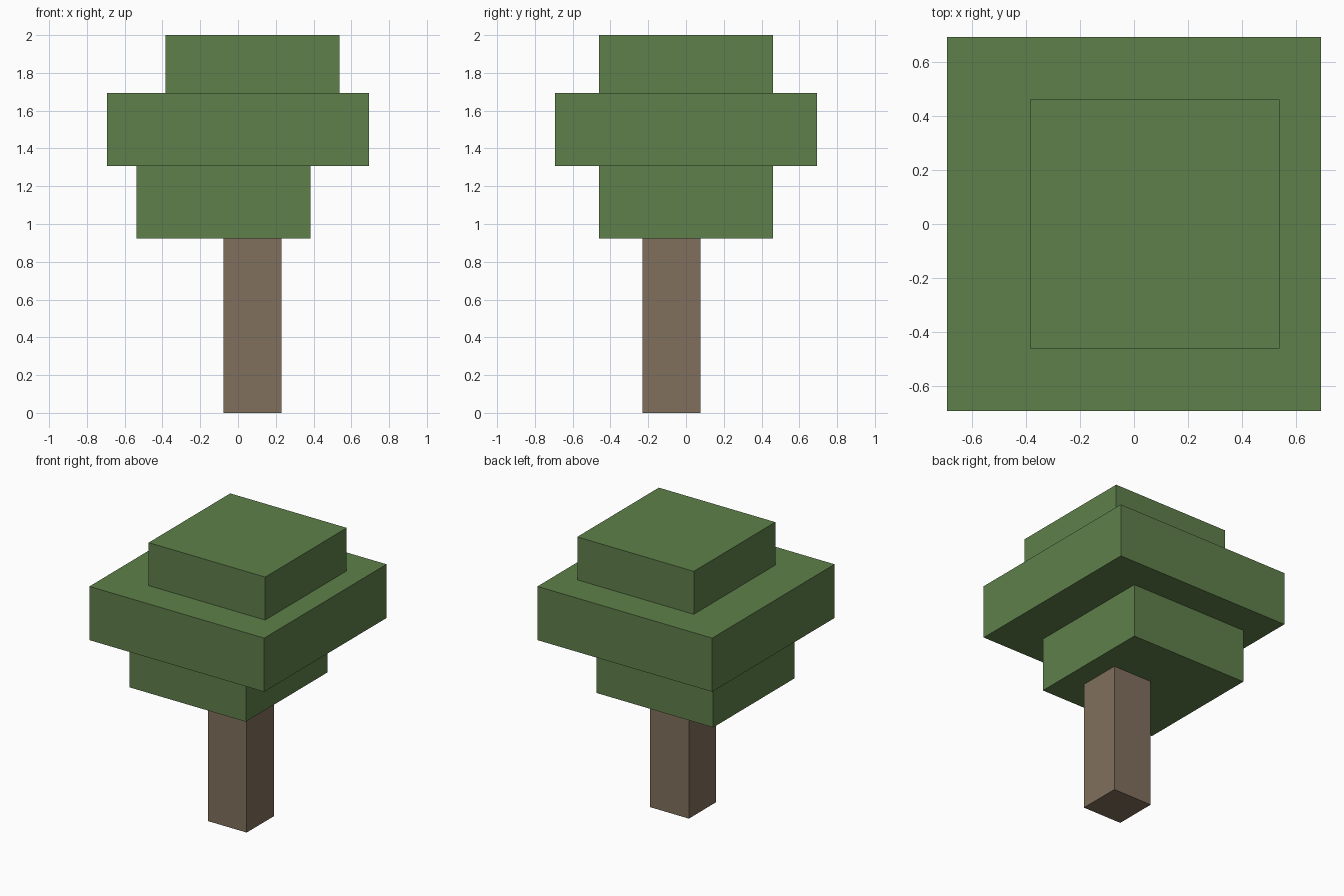
import bpy
from mathutils import Vector

cube = bpy.data.objects.get("Cube")
if cube:
    bpy.data.objects.remove(cube, do_unlink=True)

UNIT = 2 / 26  # the tree is 26 blocks tall


def make_material(name, rgb):
    mat = bpy.data.materials.new(name)
    mat.use_nodes = True
    color = (*rgb, 1)
    mat.diffuse_color = color
    mat.node_tree.nodes["Principled BSDF"].inputs["Base Color"].default_value = color
    return mat


def make_box(name, low, high, mat):
    """Axis-aligned box between two corners given in blocks."""
    low, high = Vector(low) * UNIT, Vector(high) * UNIT
    bpy.ops.mesh.primitive_cube_add(size=1, location=(low + high) / 2)
    obj = bpy.context.object
    obj.name = name
    obj.scale = high - low
    bpy.ops.object.transform_apply(location=False, rotation=False, scale=True)
    obj.data.materials.append(mat)
    return obj


bark = make_material("bark brown", (0.216, 0.162, 0.107))
leaves = make_material("leaf green", (0.115, 0.216, 0.07))

# Trunk, set off-centre
make_box("trunk", (-1, -3, 0), (3, 1, 12), bark)

# Three stacked foliage slabs
make_box("lower_foliage", (-7, -6, 12), (5, 6, 17), leaves)
make_box("middle_foliage", (-9, -9, 17), (9, 9, 22), leaves)
make_box("upper_foliage", (-5, -6, 22), (7, 6, 26), leaves)
